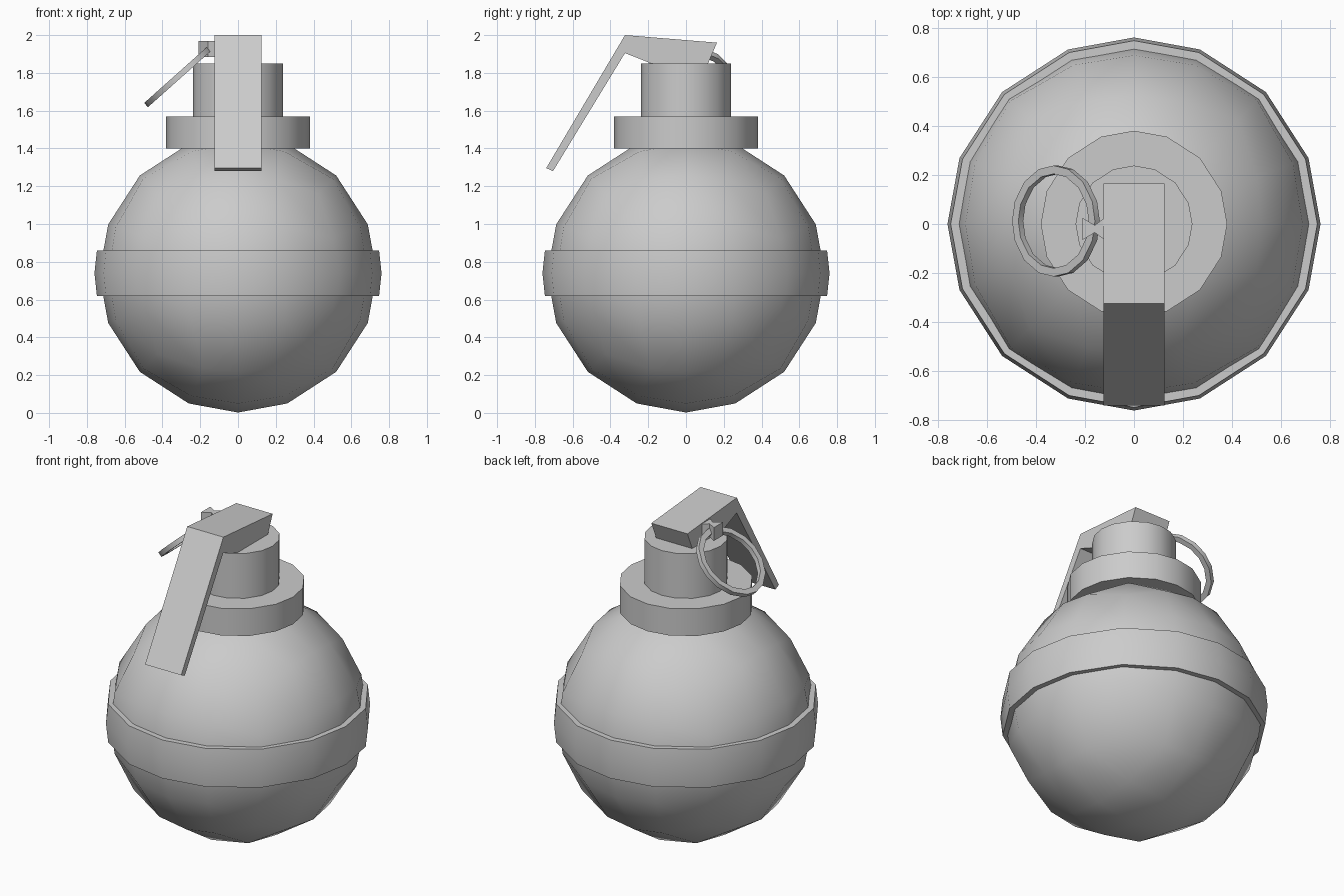
import bpy, bmesh
from math import sin, cos, radians
from mathutils import Matrix, Vector

if "Cube" in bpy.data.objects:
    bpy.data.objects.remove(bpy.data.objects["Cube"])

grey = bpy.data.materials.new("plain_grey")
grey.use_nodes = True
grey.diffuse_color = (0.6, 0.6, 0.6, 1)
grey.node_tree.nodes["Principled BSDF"].inputs["Base Color"].default_value = (0.6, 0.6, 0.6, 1)

# Sixteen directions matching the body's quad-sphere equator
ANGLES = [q * 90 + a for q in range(4) for a in (0, 20.7, 45, 69.3)]
BODY_R, BODY_Z = 0.735, 0.737


def finish(name, bm, matrix=None):
    """Turn a bmesh into a grey object, smooth with sharp corners kept."""
    bmesh.ops.recalc_face_normals(bm, faces=bm.faces)
    if matrix:
        bm.transform(matrix)
    mesh = bpy.data.meshes.new(name)
    bm.to_mesh(mesh)
    bm.free()
    mesh.materials.append(grey)
    obj = bpy.data.objects.new(name, mesh)
    bpy.context.collection.objects.link(obj)
    bpy.ops.object.select_all(action='DESELECT')
    obj.select_set(True)
    bpy.context.view_layer.objects.active = obj
    bpy.ops.object.shade_smooth_by_angle(angle=radians(35))
    return obj


def lathe(name, profile, closed, matrix=None):
    """Revolve (radius, z) points; open profiles get flat caps."""
    bm = bmesh.new()
    loops = [[bm.verts.new((r * cos(radians(a)), r * sin(radians(a)), z)) for a in ANGLES]
             for r, z in profile]
    n = len(ANGLES)
    pairs = list(zip(loops, loops[1:]))
    if closed:
        pairs.append((loops[-1], loops[0]))
    else:
        bm.faces.new(loops[0])
        bm.faces.new(loops[-1])
    for low, high in pairs:
        for i in range(n):
            j = (i + 1) % n
            bm.faces.new((low[i], low[j], high[j], high[i]))
    return finish(name, bm, matrix)


def extrude(name, outline, offset):
    """Extrude a flat outline of 3D points along an offset."""
    bm = bmesh.new()
    face = bm.faces.new([bm.verts.new(p) for p in outline])
    made = bmesh.ops.extrude_face_region(bm, geom=[face])["geom"]
    # keep the starting face so the solid stays closed
    if not face.is_valid or len(bm.faces) < len(outline) + 2:
        bm.faces.new([v for v in bm.verts if v not in made])
    bmesh.ops.translate(bm, vec=Vector(offset),
                        verts=[v for v in made if isinstance(v, bmesh.types.BMVert)])
    return finish(name, bm)


# Round body: cube grid pushed onto a sphere
bm = bmesh.new()
bmesh.ops.create_cube(bm, size=2)
bmesh.ops.subdivide_edges(bm, edges=bm.edges[:], cuts=3, use_grid_fill=True)
for v in bm.verts:
    spread = Vector([c if abs(abs(c) - 0.5) > 0.1 else c * 0.76 for c in v.co])
    v.co = spread.normalized() * BODY_R
finish("body", bm, Matrix.Translation((0, 0, BODY_Z)))

# Belt, collar and neck
lathe("belt", [(0.65, 0.62), (0.747, 0.62), (0.76, 0.74), (0.747, 0.86), (0.65, 0.86)], True)
lathe("collar", [(0.38, 1.4), (0.38, 1.57)], False)
lathe("neck", [(0.238, 1.5), (0.238, 1.85)], False)

# Bent safety lever
side = [(-0.323, 2), (0.164, 1.96), (0.116, 1.848), (-0.18, 1.848),
        (-0.323, 1.905), (-0.704, 1.28), (-0.74, 1.296)]
extrude("lever", [(-0.125, y, z) for y, z in side], (0.25, 0, 0))

# Pinched pin stub beside the lever
stub = [(-0.12, 0.025), (-0.16, -0.005), (-0.21, 0.025),
        (-0.21, -0.065), (-0.16, -0.035), (-0.12, -0.065)]
extrude("pin_stub", [(x, y, 1.885) for x, y in stub], (0, 0, 0.083))

# Tilted pull ring
lathe("pull_ring", [(0.192, -0.015), (0.226, -0.015), (0.226, 0.015), (0.192, 0.015)], True,
      Matrix.Translation((-0.318, 0.012, 1.78)) @ Matrix.Rotation(radians(-41.7), 4, 'Y'))
